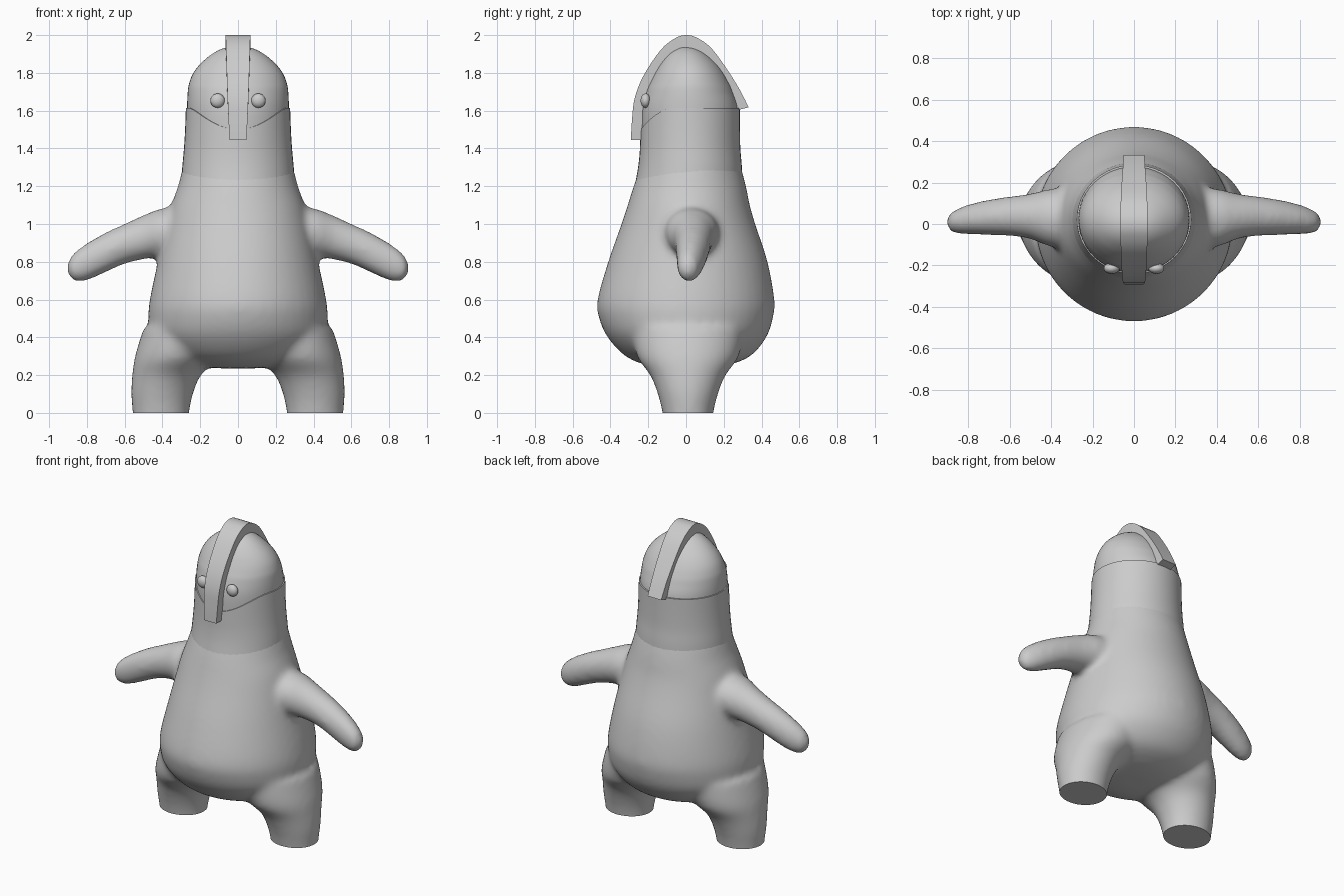
import bpy, bmesh, math
from mathutils import Vector

if "Cube" in bpy.data.objects:
    bpy.data.objects.remove(bpy.data.objects["Cube"])

GREY = bpy.data.materials.new("plain grey")
GREY.diffuse_color = (0.6, 0.6, 0.6, 1)
GREY.use_nodes = True
GREY.node_tree.nodes["Principled BSDF"].inputs["Base Color"].default_value = GREY.diffuse_color


def spline(rows, steps=5):
    """Smooth curve of tuples through the given rows."""
    v = [Vector(r) for r in rows]
    out = []
    for i in range(len(v) - 1):
        a, b, c, d = v[max(i - 1, 0)], v[i], v[i + 1], v[min(i + 2, len(v) - 1)]
        for s in range(steps):
            t = s / steps
            out.append(0.5 * (2 * b + (c - a) * t + (2 * a - 5 * b + 4 * c - d) * t * t
                              + (3 * b - a - 3 * c + d) * t ** 3))
    return out + [v[-1]]


def skin(bm, rings):
    """Join rings of points into a closed, capped skin."""
    vs = [[bm.verts.new(p) for p in r] for r in rings]
    n = len(vs[0])
    for a, b in zip(vs, vs[1:]):
        for i in range(n):
            bm.faces.new((a[i], a[(i + 1) % n], b[(i + 1) % n], b[i]))
    bm.faces.new(vs[0][::-1])
    bm.faces.new(vs[-1])


def ellipse(c, a, b, n=48):
    """Points of an ellipse around c with half-axes a and b."""
    return [Vector(c) + Vector(a) * math.cos(t) + Vector(b) * math.sin(t)
            for t in (2 * math.pi * i / n for i in range(n))]


def upright(rows):
    """Horizontal rings from rows of (z, half width, front y, back y)."""
    return [ellipse((0, (f + k) / 2, z), (rx, 0, 0), (0, (k - f) / 2, 0))
            for z, rx, f, k in spline(rows)]


def finish(name, bm, angle=35):
    bmesh.ops.recalc_face_normals(bm, faces=bm.faces)
    me = bpy.data.meshes.new(name)
    bm.to_mesh(me)
    bm.free()
    me.materials.append(GREY)
    ob = bpy.data.objects.new(name, me)
    bpy.context.collection.objects.link(ob)
    bpy.ops.object.select_all(action='DESELECT')
    ob.select_set(True)
    bpy.context.view_layer.objects.active = ob
    bpy.ops.object.shade_smooth_by_angle(angle=math.radians(angle))
    return ob


# Body: pear-shaped torso, legs and arms, fused into one soft skin
bm = bmesh.new()
skin(bm, upright([(.235, .08, -.08, .08), (.25, .22, -.2, .21), (.3, .37, -.32, .34),
                  (.4, .46, -.415, .425), (.5, .475, -.46, .46), (.6, .467, -.468, .468),
                  (.8, .425, -.412, .432), (1.0, .38, -.342, .367), (1.1, .354, -.309, .338),
                  (1.2, .318, -.278, .318), (1.3, .292, -.242, .291), (1.36, .27, -.22, .27)]))
LEG = [(-.08, .408, .148, .125), (0, .408, .15, .135), (.1, .402, .164, .16),
       (.2, .378, .182, .2), (.3, .325, .22, .27), (.45, .27, .23, .3)]  # z, x, rx, ry
ARM = [(.25, .03, .96, .15, .13), (.4, .03, .955, .14, .128), (.5, .037, .93, .11, .117),
       (.6, .038, .895, .095, .107), (.7, .032, .85, .086, .106), (.8, .022, .8, .072, .1),
       (.86, .012, .775, .058, .08), (.89, .01, .768, .042, .054),
       (.905, .01, .765, .012, .015)]  # x, y, z, ry, rz
for s in (-1, 1):
    skin(bm, [ellipse((s * x, .01, z), (rx, 0, 0), (0, ry, 0))
              for z, x, rx, ry in spline(LEG)])
    skin(bm, [ellipse((s * x, y, z), (0, ry, 0), (0, 0, rz))
              for x, y, z, ry, rz in spline(ARM)])
body = finish("body", bm)
remesh = body.modifiers.new("fuse", 'REMESH')
remesh.mode = 'VOXEL'
remesh.voxel_size = .018
soft = body.modifiers.new("soften", 'SMOOTH')
soft.factor = .5
soft.iterations = 12
bm = bmesh.new()
bm.from_object(body, bpy.context.evaluated_depsgraph_get())
bpy.data.objects.remove(body)
# Flat soles at the ground
cut = bmesh.ops.bisect_plane(bm, geom=bm.verts[:] + bm.edges[:] + bm.faces[:], dist=1e-5,
                             plane_co=(0, 0, 0), plane_no=(0, 0, 1), clear_inner=True)
bmesh.ops.holes_fill(bm, edges=[e for e in bm.edges if e.is_boundary], sides=0)
finish("body", bm, 50)

# Neck: collar whose top rim dips at the front
NECK = [(1.18, .303, -.275, .301), (1.3, .295, -.255, .296), (1.4, .286, -.246, .288),
        (1.5, .28, -.243, .286), (1.615, .276, -.241, .286)]
rings = upright(NECK)
for r in rings:
    for i, p in enumerate(r):
        front = max(0, -math.sin(2 * math.pi * i / 48) - .3) / .7
        k = (p.z - 1.18) / .435
        p.z -= .115 * front ** 2 * k ** 2
mid = Vector((0, .02, 0))
rings.append([Vector((p.x * .9, (p.y - .02) * .9 + .02, p.z)) for p in rings[-1]])
bm = bmesh.new()
skin(bm, rings)
finish("neck", bm)

# Head: egg-shaped dome
bm = bmesh.new()
skin(bm, upright([(1.42, .262, -.233, .272), (1.6, .269, -.235, .278), (1.7, .266, -.213, .25),
                  (1.75, .257, -.192, .228), (1.8, .236, -.167, .2), (1.85, .197, -.138, .163),
                  (1.9, .137, -.098, .11), (1.93, .078, -.055, .06), (1.945, .008, -.006, .006)]))
finish("head", bm, 60)

# Crest: band over the head from the nose to the nape (outer y z, inner y z, half width)
CREST = [(-.292, 1.445, -.235, 1.445, .045), (-.286, 1.55, -.23, 1.55, .05),
         (-.272, 1.665, -.215, 1.65, .055), (-.225, 1.785, -.17, 1.76, .059),
         (-.135, 1.92, -.1, 1.88, .063), (-.06, 1.982, -.045, 1.925, .065),
         (0, 2.0, 0, 1.935, .065), (.06, 1.985, .05, 1.92, .065),
         (.135, 1.93, .105, 1.88, .063), (.22, 1.815, .18, 1.79, .058),
         (.285, 1.71, .24, 1.69, .053), (.332, 1.618, .275, 1.603, .05)]
bm = bmesh.new()
skin(bm, [[(-w, oy, oz), (w, oy, oz), (w, iy, iz), (-w, iy, iz)]
          for oy, oz, iy, iz, w in spline(CREST, 4)])
finish("crest", bm)

# Eyes: flattened beads
for s, side in ((-1, "left"), (1, "right")):
    bm = bmesh.new()
    bmesh.ops.create_uvsphere(bm, u_segments=24, v_segments=16, radius=.038)
    for v in bm.verts:
        v.co = (v.co.x + s * .108, v.co.y * .7 - .214, v.co.z + 1.653)
    finish(side + "_eye", bm)
